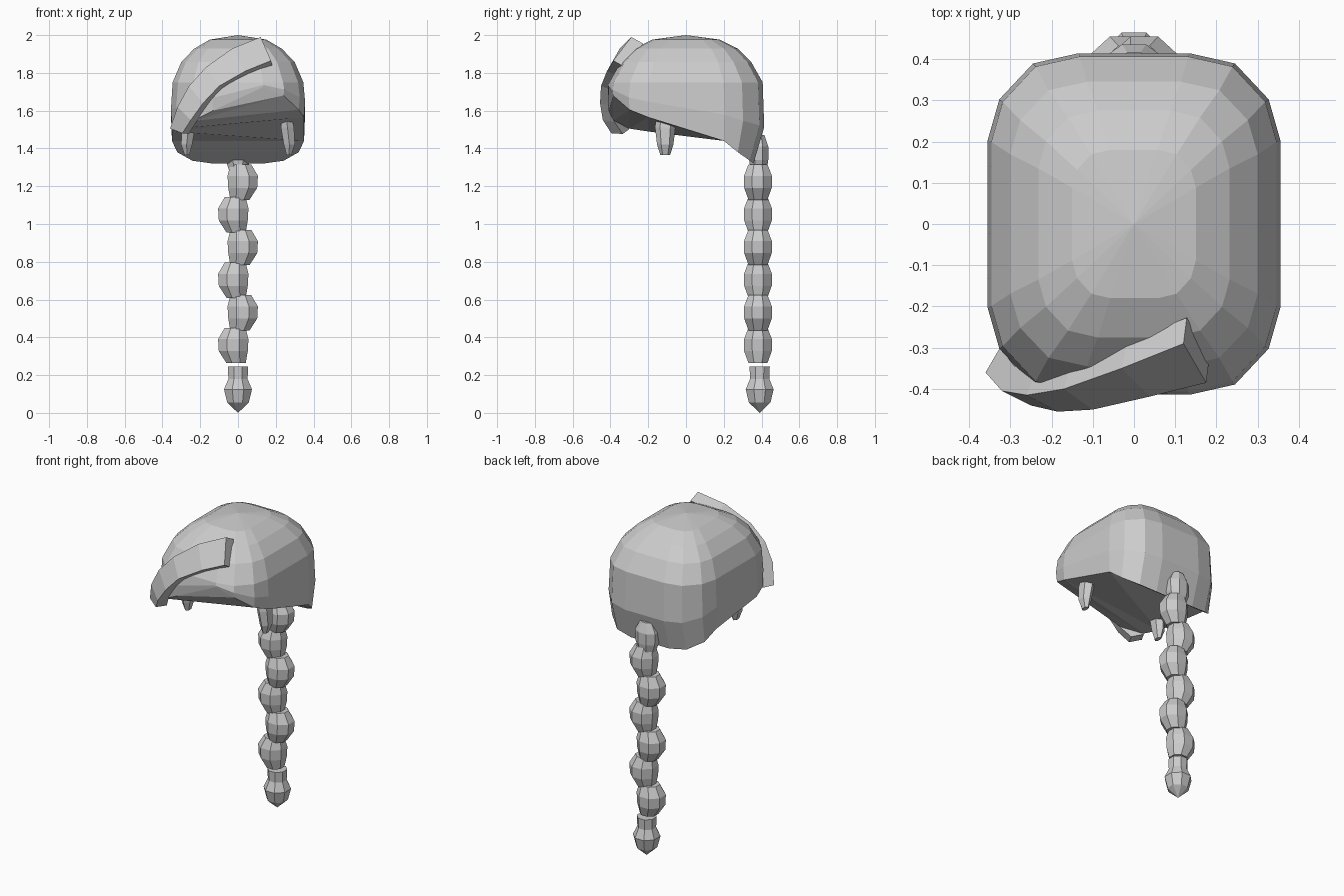
import bpy, bmesh, math
from mathutils import Vector

cube = bpy.data.objects.get("Cube")
if cube:
    bpy.data.objects.remove(cube, do_unlink=True)

# One plain hair colour
hair = bpy.data.materials.new("light_grey")
hair.use_nodes = True
GREY = (0.6, 0.6, 0.6, 1)
hair.diffuse_color = GREY
hair.node_tree.nodes["Principled BSDF"].inputs["Base Color"].default_value = GREY


def loft(name, rings, start="flat", end="flat"):
    """Skin closed rings; an end is a flat face, strips across, or a point."""
    bm = bmesh.new()
    loops = [[bm.verts.new(p) for p in ring] for ring in rings]
    for a, b in zip(loops, loops[1:]):
        n = len(a)
        for i in range(n):
            j = (i + 1) % n
            bm.faces.new((a[i], a[j], b[j], b[i]))
    for loop, cap in ((loops[0], start), (loops[-1], end)):
        n = len(loop)
        if cap == "flat":
            bm.faces.new(loop)
        elif cap == "strips":
            # join each point to its partner on the other side, back to front
            rows = [(loop[i], loop[n // 2 - 1 - i])
                    for i in range(n // 4 - 1, -n // 4 - 1, -1)]
            for (r0, l0), (r1, l1) in zip(rows, rows[1:]):
                bm.faces.new((r0, r1, l1))
                bm.faces.new((r0, l1, l0))
        else:
            tip = bm.verts.new(cap)
            for i, v in enumerate(loop):
                bm.faces.new((v, loop[(i + 1) % n], tip))
    bmesh.ops.recalc_face_normals(bm, faces=bm.faces)
    mesh = bpy.data.meshes.new(name)
    bm.to_mesh(mesh)
    bm.free()
    mesh.materials.append(hair)
    obj = bpy.data.objects.new(name, mesh)
    bpy.context.collection.objects.link(obj)
    return obj


def oval(cx, cy, z, rx, ry, sides=8):
    turn = math.pi / sides
    return [(cx + rx * math.cos(turn * (2 * i + 1)),
             cy + ry * math.sin(turn * (2 * i + 1)), z) for i in range(sides)]


# Hair cap: rounded-rectangle plan, domed above, uneven sloping hairline below
quarter = [(1, .49), (.92, .73), (.69, .94), (.38, 1)]
half = quarter + [(-x, y) for x, y in reversed(quarter)]
plan = half + [(-x, -y) for x, y in half]
RX, RY, BROW = .355, .414, 1.75
back_rim = [1.44, 1.38, 1.335, 1.32]
left_front_rim = [1.565, 1.605, 1.68, 1.725]
right_front_rim = [1.49, 1.505, 1.545, 1.60]


def rim_height(x, y):
    row = [q[1] for q in quarter].index(abs(y))
    if y > 0:
        return back_rim[row]
    return left_front_rim[row] if x > 0 else right_front_rim[row]


def tuck(y):
    return y - .25 * max(0, y - .2)


dome = [[(x * rx, y * ry, z) for x, y in plan]
        for rx, ry, z in ((.15, .18, 1.976), (.232, .275, 1.928),
                          (.3, .345, 1.858), (.346, .406, BROW))]
wall = [(x * RX, y * RY, BROW + .55 * (rim_height(x, y) - BROW)) for x, y in plan]
rim = [(x * RX * .985, tuck(y * RY * .99), rim_height(x, y)) for x, y in plan]
loft("hair_cap", dome + [wall, rim], start=(0, 0, 2), end="strips")

# Swept fringe: outer top and outer bottom edge at each station
stations = [((.12, -.29, 1.99), (.175, -.385, 1.865)),
            ((-.03, -.35, 1.93), (.04, -.418, 1.81)),
            ((-.17, -.40, 1.83), (-.10, -.45, 1.73)),
            ((-.26, -.415, 1.73), (-.185, -.455, 1.64)),
            ((-.32, -.405, 1.62), (-.25, -.44, 1.55)),
            ((-.36, -.36, 1.505), (-.295, -.395, 1.48))]
fringe = []
for i, (top, bottom) in enumerate(stations):
    t = i / (len(stations) - 1)
    top, bottom = Vector(top), Vector(bottom)
    inward = Vector((.008, .063, -.035)).lerp(Vector((.035, .06, -.003)), t)
    fringe.append([top, bottom, bottom + inward, top + inward])
loft("swept_fringe", fringe)

# Pointed side locks
for side, name in ((1, "left_side_lock"), (-1, "right_side_lock")):
    loft(name, [oval(side * x, -.11, z, rx, ry, 6) for x, z, rx, ry in
                ((.25, 1.62, .028, .045), (.262, 1.51, .04, .054),
                 (.272, 1.42, .034, .043), (.27, 1.365, .015, .026))])

# Braid: a root knot, then knots that swing from side to side
BRAID_Y = .381


def knot(name, cx, top, height):
    loft(name, [oval(cx * swing, BRAID_Y, top - height * t, rx, ry)
                for t, swing, rx, ry in ((0, .6, .06, .055), (.32, 1, .087, .08),
                                         (.66, 1, .083, .079), (1, .4, .055, .054))])


loft("braid_root", [oval(0, .385, z, rx, ry) for z, rx, ry in
                    ((1.47, .042, .033), (1.41, .075, .055),
                     (1.34, .072, .055), (1.28, .05, .045))])
for i in range(6):
    knot(f"braid_knot_{i + 1}", .025 * (-1) ** i, 1.315 - .173 * i, .187)

# Tied tail end of the braid
loft("braid_tail", [oval(0, BRAID_Y + .009, z, r, r) for z, r in
                    ((.245, .058), (.18, .055), (.125, .08), (.055, .062))],
     end=(0, BRAID_Y + .009, 0))
